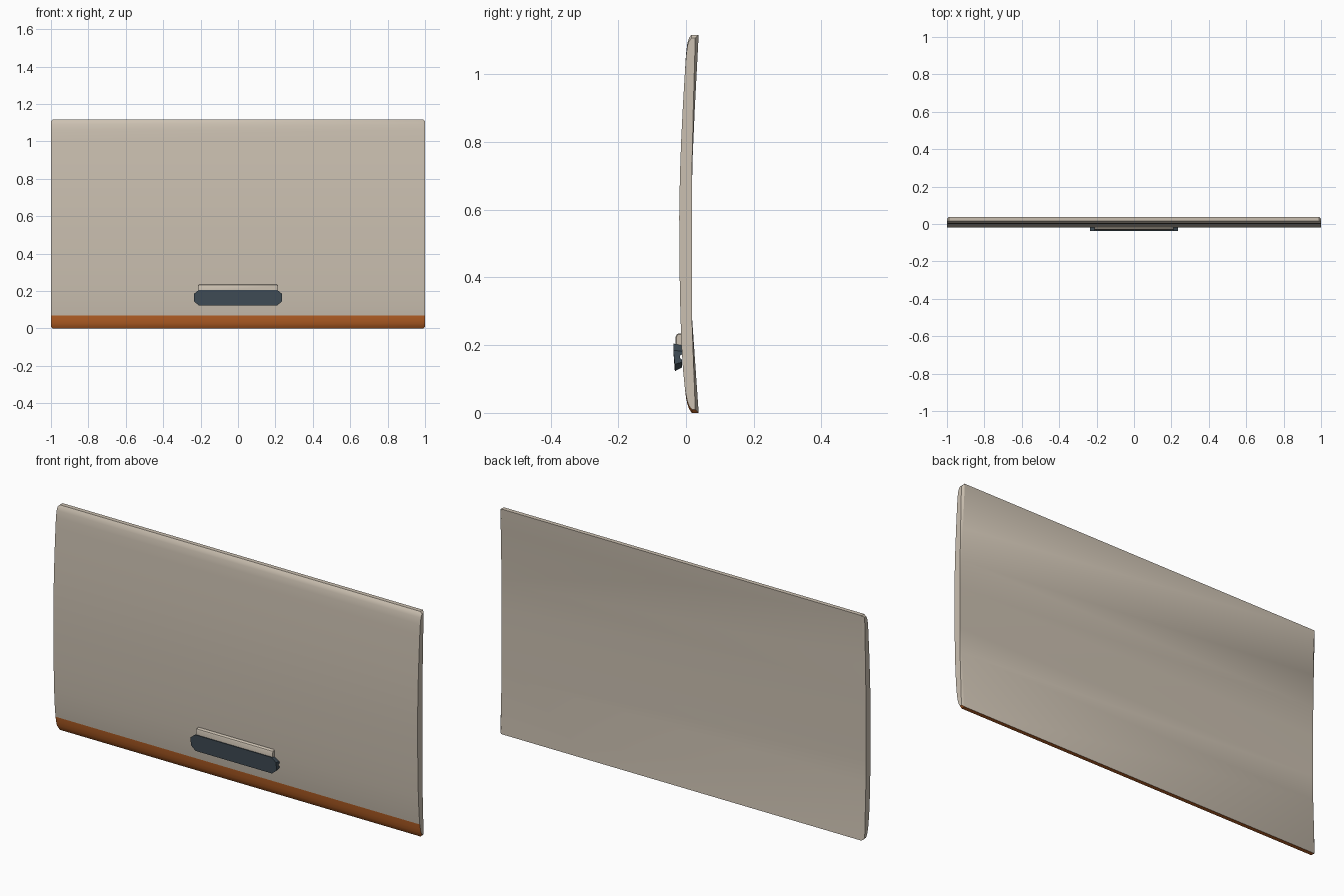
import bpy, bmesh, math

if "Cube" in bpy.data.objects:
    bpy.data.objects.remove(bpy.data.objects["Cube"])


def material(name, rgb):
    m = bpy.data.materials.new(name)
    m.diffuse_color = (*rgb, 1)
    m.use_nodes = True
    m.node_tree.nodes["Principled BSDF"].inputs["Base Color"].default_value = m.diffuse_color
    return m


BEIGE = material("warm beige", (0.60, 0.53, 0.44))
ORANGE = material("burnt orange", (0.50, 0.125, 0.02))
SLATE = material("dark slate", (0.052, 0.075, 0.095))


def loft(name, sections, mats, angle):
    """Skin a list of (x, [(y, z), ...]) sections and cap both ends."""
    bm = bmesh.new()
    rings = [[bm.verts.new((x, y, z)) for y, z in pts] for x, pts in sections]
    n = len(rings[0])
    for a, b in zip(rings, rings[1:]):
        for i in range(n):
            j = (i + 1) % n
            bm.faces.new((a[i], a[j], b[j], b[i]))
    bm.faces.new(rings[0])
    bm.faces.new(rings[-1])
    bmesh.ops.recalc_face_normals(bm, faces=bm.faces[:])
    me = bpy.data.meshes.new(name)
    bm.to_mesh(me)
    bm.free()
    ob = bpy.data.objects.new(name, me)
    bpy.context.collection.objects.link(ob)
    for m in mats:
        me.materials.append(m)
    bpy.ops.object.select_all(action='DESELECT')
    ob.select_set(True)
    bpy.context.view_layer.objects.active = ob
    bpy.ops.object.shade_smooth_by_angle(angle=math.radians(angle))
    return ob


def mirrored(half_full, half_end, full, end):
    return [(-half_end, end), (-half_full, full), (half_full, full), (half_end, end)]


# Curved panel: front (bottom to top), then back (top to bottom)
front = [(0.017, 0.0), (0.009, 0.012), (0.004, 0.026), (0.0, 0.045), (-0.003, 0.07),
         (-0.009, 0.13), (-0.014, 0.21), (-0.018, 0.35), (-0.0195, 0.48), (-0.020, 0.58),
         (-0.018, 0.70), (-0.0145, 0.80), (-0.009, 0.91), (-0.003, 1.01), (0.0, 1.06),
         (0.004, 1.092), (0.009, 1.108), (0.016, 1.117)]
back = [(0.0375, 1.117), (0.026, 0.90), (0.019, 0.74), (0.017, 0.60),
        (0.017, 0.40), (0.018, 0.28), (0.0375, 0.0)]
MID = 0.5585


def shrink(y, z):
    # end section: slightly shorter, back edge chamfered
    if y > 0.017:
        y = 0.017 + (y - 0.017) * 0.5
    if abs(z - MID) > 0.5:
        z = MID + (z - MID) * 0.982
    return y, z


full = front + back
end = [shrink(*p) for p in full]
panel = loft("panel", mirrored(0.99, 1.0, full, end), [BEIGE, ORANGE], 35)

# Orange lower strip on the front and underside only
for p in panel.data.polygons:
    if p.center.z < 0.07 and abs(p.normal.x) < 0.95 and p.normal.y < 0.3:
        p.material_index = 1

# Handle grip: slanted face, notched back, tapered ends
grip = [(-0.0375, 0.205), (-0.012, 0.199), (-0.012, 0.180), (-0.018, 0.173),
        (-0.018, 0.158), (-0.012, 0.151), (-0.012, 0.134), (-0.033, 0.123)]
grip_end = [(y, 0.165 + (z - 0.165) * 0.5) for y, z in grip]
loft("handle_grip", mirrored(0.21, 0.235, grip, grip_end), [SLATE], 25)

# Beige bar above the grip with rounded upper front edge
bar = [(-0.031, 0.195), (-0.031, 0.224), (-0.028, 0.231), (-0.022, 0.235),
       (-0.012, 0.235), (-0.010, 0.195)]
bar_end = [(y + (0.003 if y < -0.025 else 0), min(z, 0.231)) for y, z in bar]
loft("handle_bar", mirrored(0.205, 0.21, bar, bar_end), [BEIGE], 30)
